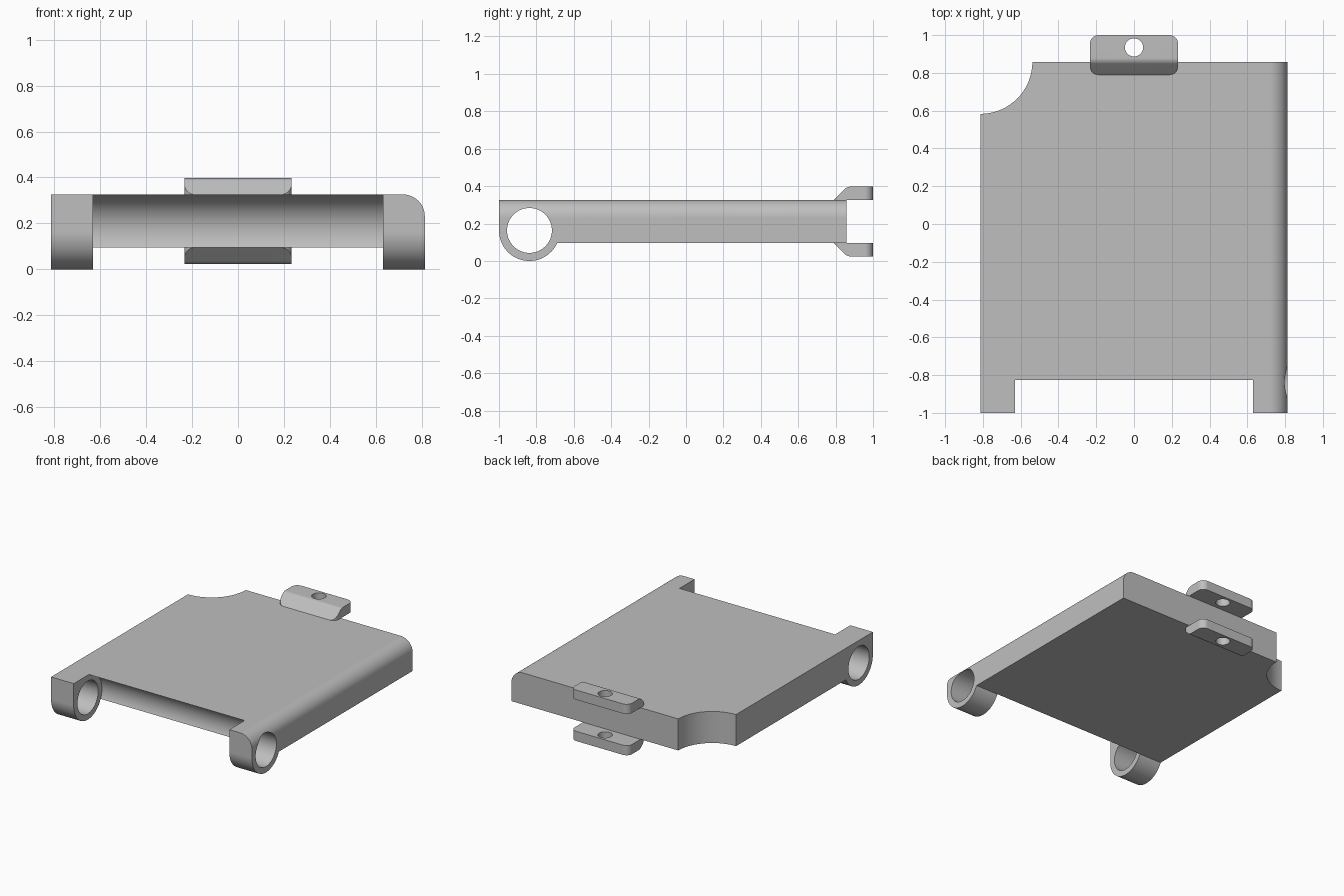
import bpy, bmesh, math
from mathutils import Vector

if "Cube" in bpy.data.objects:
    bpy.data.objects.remove(bpy.data.objects["Cube"], do_unlink=True)

GREY = (0.52, 0.52, 0.52, 1)
mat = bpy.data.materials.new("plain grey")
mat.use_nodes = True
mat.diffuse_color = GREY
mat.node_tree.nodes["Principled BSDF"].inputs["Base Color"].default_value = GREY

HALF_W, BACK, LOW, TOP = 0.813, 0.858, 0.095, 0.326
HINGE_Y, HINGE_Z, HINGE_R = -0.837, 0.163, 0.163
MID_Z = (LOW + TOP) / 2


def make_object(name, bm):
    bmesh.ops.recalc_face_normals(bm, faces=bm.faces)
    mesh = bpy.data.meshes.new(name)
    bm.to_mesh(mesh)
    bm.free()
    mesh.materials.append(mat)
    obj = bpy.data.objects.new(name, mesh)
    bpy.context.collection.objects.link(obj)
    return obj


def arc(r, start, end, steps):
    """Points (y, z) around the hinge axis, angles in degrees."""
    angles = [math.radians(start + (end - start) * i / steps) for i in range(steps + 1)]
    return [(HINGE_Y + r * math.cos(a), HINGE_Z + r * math.sin(a)) for a in angles]


def extrude_x(profile, half):
    """Prism of a (y, z) profile between x = -half and x = half."""
    bm = bmesh.new()
    face = bm.faces.new([bm.verts.new((-half, y, z)) for y, z in profile])
    new = bmesh.ops.extrude_face_region(bm, geom=[face])["geom"]
    verts = [v for v in new if isinstance(v, bmesh.types.BMVert)]
    bmesh.ops.translate(bm, verts=verts, vec=(2 * half, 0, 0))
    return bm


def cylinder(name, r, depth, loc, along_x=False):
    bm = bmesh.new()
    bmesh.ops.create_cone(bm, cap_ends=True, segments=72, radius1=r, radius2=r, depth=depth)
    obj = make_object(name, bm)
    obj.location = loc
    obj.rotation_euler.y = math.pi / 2 if along_x else 0
    return obj


def cut(obj, cutters):
    """Subtract the cutters, then remove them."""
    for c in cutters:
        mod = obj.modifiers.new("cut", 'BOOLEAN')
        mod.operation, mod.solver, mod.object = 'DIFFERENCE', 'EXACT', c
    dg = bpy.context.evaluated_depsgraph_get()
    dg.update()
    mesh = bpy.data.meshes.new_from_object(obj.evaluated_get(dg))
    obj.modifiers.clear()
    obj.data = mesh
    for c in cutters:
        bpy.data.objects.remove(c, do_unlink=True)


def smooth(obj):
    bpy.ops.object.select_all(action='DESELECT')
    obj.select_set(True)
    bpy.context.view_layer.objects.active = obj
    bpy.ops.object.shade_smooth_by_angle(angle=math.radians(25))
    mod = obj.modifiers.new("even shading", 'WEIGHTED_NORMAL')
    mod.keep_sharp = True


# Plate with hinge barrel, one long top edge rounded
join_angle = 360 - math.degrees(math.asin((HINGE_Z - LOW) / HINGE_R))
profile = arc(HINGE_R, 180, join_angle, 32) + [(BACK, LOW), (BACK, TOP), (-1, TOP)]
bm = extrude_x(profile, HALF_W)
edge = [e for e in bm.edges if all(v.co.x > 0 and v.co.z > TOP - 0.001 for v in e.verts)]
bmesh.ops.bevel(bm, geom=edge, offset=0.095, segments=12, profile=0.5, affect='EDGES')
plate = make_object("hinged_plate", bm)

# Gap between the knuckles, hinge bore and round corner notch
gap_profile = [(-1.3, 0.6), (HINGE_Y, 0.6)] + arc(HINGE_R + 0.0005, 90, -90, 48)
gap_profile += [(HINGE_Y, -0.2), (-1.3, -0.2)]
cut(plate, [
    make_object("gap_cutter", extrude_x(gap_profile, 0.63)),
    cylinder("bore_cutter", 0.12, 3, (0, HINGE_Y, HINGE_Z), True),
    cylinder("corner_cutter", 0.275, 1, (-HALF_W, BACK, MID_Z)),
])
smooth(plate)


def make_tab(name, flip):
    """Rounded rear lug with a sloped front, above or below the plate."""
    front, back, high = 0.79, 1.0, 0.397
    bm = bmesh.new()
    bmesh.ops.create_cube(bm, size=1)
    bmesh.ops.scale(bm, verts=bm.verts, vec=(0.466, back - front, high - TOP))
    bmesh.ops.translate(bm, verts=bm.verts, vec=(0, (front + back) / 2, (high + TOP) / 2))
    upright = [e for e in bm.edges if abs(e.verts[0].co.z - e.verts[1].co.z) > 0.01]
    bmesh.ops.bevel(bm, geom=upright, offset=0.045, segments=8, profile=0.5, affect='EDGES')
    # Slope, blended into the top by tangent cuts
    r = 0.05
    centre = Vector((0, front - TOP + high - r + r * math.sqrt(2), high - r))
    for deg in (45, 34, 23, 12):
        a = math.radians(deg)
        n = Vector((0, -math.sin(a), math.cos(a)))
        bmesh.ops.bisect_plane(bm, geom=bm.verts[:] + bm.edges[:] + bm.faces[:],
                               plane_co=centre + n * r, plane_no=n, clear_outer=True)
        bmesh.ops.holes_fill(bm, edges=[e for e in bm.edges if e.is_boundary])
    if flip:
        for v in bm.verts:
            v.co.z = 2 * MID_Z - v.co.z
    tab = make_object(name, bm)
    cut(tab, [cylinder("pin_cutter", 0.048, 0.3, (0, 0.935, 2 * MID_Z - high if flip else high))])
    smooth(tab)


make_tab("upper_tab", False)
make_tab("lower_tab", True)
